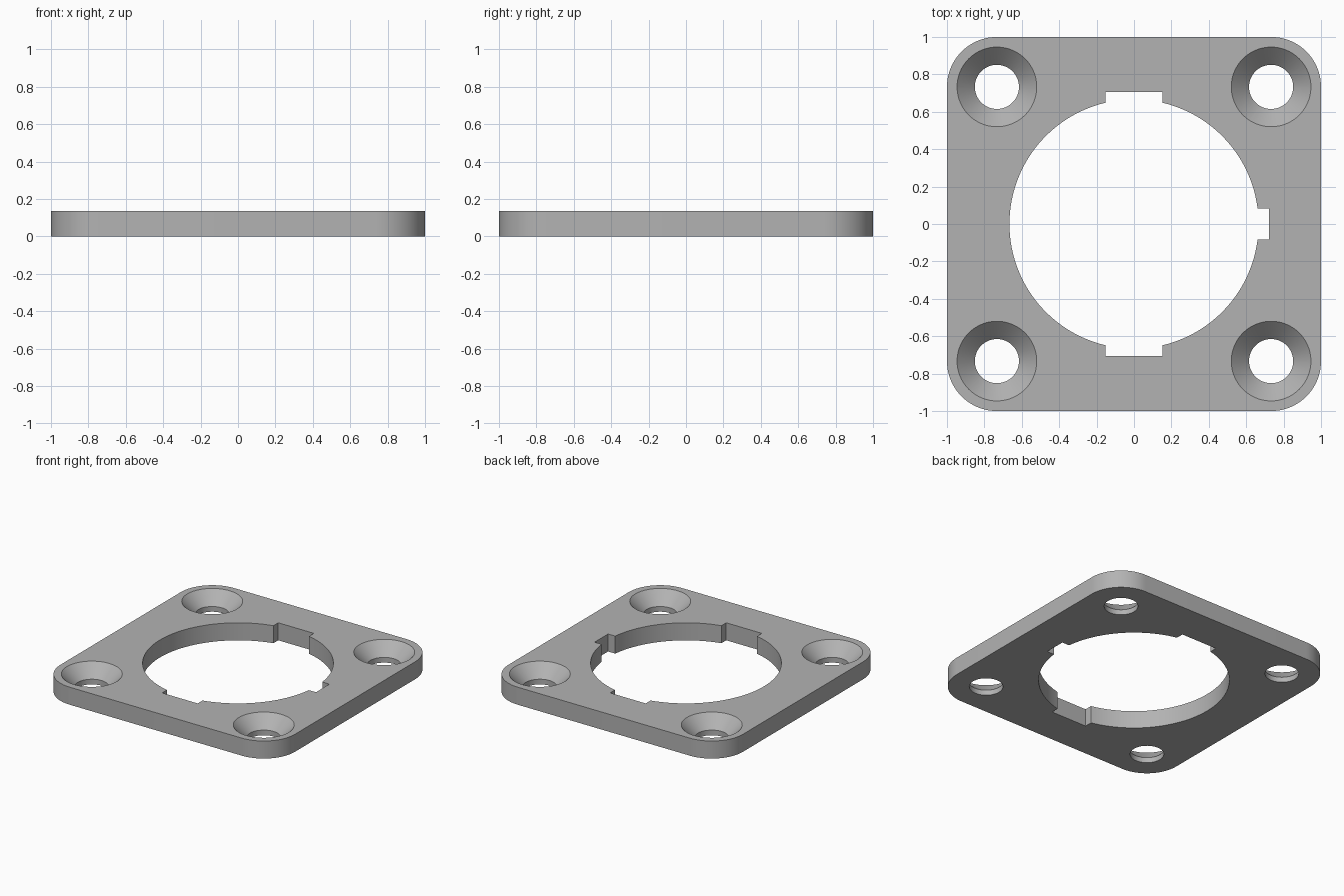
import bpy, bmesh, math

old = bpy.data.objects.get("Cube")
if old:
    bpy.data.objects.remove(old, do_unlink=True)

THICK = 0.135      # plate thickness
HOLE = 0.733       # screw hole offset, also the corner arc centre
CORNER = 1 - HOLE  # corner radius
BORE = 0.666       # central opening radius

grey = bpy.data.materials.new("plain grey")
grey.use_nodes = True
colour = (0.45, 0.45, 0.45, 1)
grey.diffuse_color = colour
grey.node_tree.nodes["Principled BSDF"].inputs["Base Color"].default_value = colour


def arc(cx, cy, r, start, end, steps):
    """Points on an arc, angles in radians, both ends included."""
    return [(cx + r * math.cos(start + (end - start) * i / steps),
             cy + r * math.sin(start + (end - start) * i / steps))
            for i in range(steps + 1)]


def prism(name, outline, z0, z1):
    """Closed solid made by raising an outline from z0 to z1."""
    bm = bmesh.new()
    face = bm.faces.new([bm.verts.new((x, y, z0)) for x, y in outline])
    out = bmesh.ops.extrude_face_region(bm, geom=[face])
    top = [v for v in out["geom"] if isinstance(v, bmesh.types.BMVert)]
    bmesh.ops.translate(bm, verts=top, vec=(0, 0, z1 - z0))
    return finish(name, bm)


def lathe(name, profile, x, y, steps=64):
    """Closed solid spun from (radius, height) pairs around a vertical axis."""
    bm = bmesh.new()
    rings = [[bm.verts.new((px, py, z)) for px, py in arc(x, y, r, 0, math.tau, steps)[:-1]]
             for r, z in profile]
    for low, high in zip(rings, rings[1:]):
        for i in range(steps):
            j = (i + 1) % steps
            bm.faces.new((low[i], low[j], high[j], high[i]))
    bm.faces.new(rings[0])
    bm.faces.new(rings[-1])
    return finish(name, bm)


def finish(name, bm):
    bmesh.ops.recalc_face_normals(bm, faces=bm.faces[:])
    mesh = bpy.data.meshes.new(name)
    bm.to_mesh(mesh)
    bm.free()
    mesh.materials.append(grey)
    obj = bpy.data.objects.new(name, mesh)
    bpy.context.collection.objects.link(obj)
    return obj


# Square plate with rounded corners
outline = []
for k, (sx, sy) in enumerate([(1, 1), (-1, 1), (-1, -1), (1, -1)]):
    a = k * math.pi / 2
    outline += arc(sx * HOLE, sy * HOLE, CORNER, a, a + math.pi / 2, 20)
plate = prism("mounting_plate", outline, 0, THICK)

# Central opening with three key slots: (direction, reach, half width)
opening = []
slots = [(0, 0.722, 0.082), (math.pi / 2, 0.707, 0.152), (1.5 * math.pi, 0.707, 0.152)]
for k, (a, reach, half) in enumerate(slots):
    c, s = math.cos(a), math.sin(a)
    opening += [(reach * c - w * s, reach * s + w * c) for w in (-half, half)]
    nxt, _, next_half = slots[(k + 1) % len(slots)]
    start = a + math.asin(half / BORE)
    end = (nxt or math.tau) - math.asin(next_half / BORE)
    opening += arc(0, 0, BORE, start, end, round((end - start) * 20))
cutters = [prism("opening_cutter", opening, -0.1, THICK + 0.1)]

# Countersunk screw holes
for x in (-HOLE, HOLE):
    for y in (-HOLE, HOLE):
        sink = [(0.118, -0.1), (0.118, 0.04), (0.213, THICK), (0.213, THICK + 0.1)]
        cutters.append(lathe("screw_hole_cutter", sink, x, y))

# Cut the plate, then discard the cutters
bpy.context.view_layer.objects.active = plate
for cutter in cutters:
    cutter.hide_render = True
    mod = plate.modifiers.new("cut", "BOOLEAN")
    mod.operation = "DIFFERENCE"
    mod.solver = "EXACT"
    mod.object = cutter
    bpy.ops.object.modifier_apply(modifier=mod.name)
for cutter in cutters:
    bpy.data.objects.remove(cutter, do_unlink=True)

bpy.ops.object.select_all(action="DESELECT")
plate.select_set(True)
bpy.ops.object.shade_smooth_by_angle(angle=math.radians(30))
